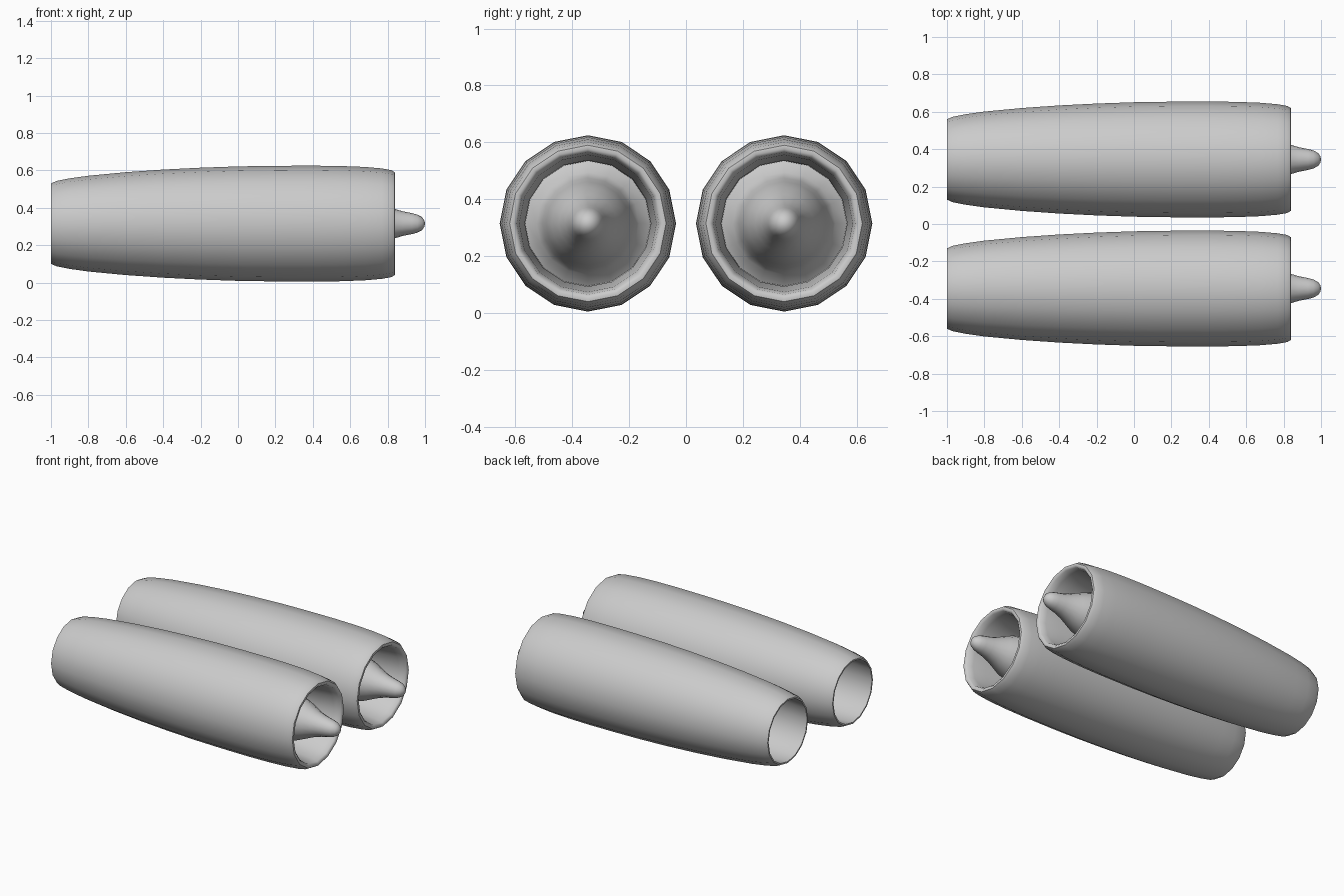
import bpy, math

if "Cube" in bpy.data.objects:
    bpy.data.objects.remove(bpy.data.objects["Cube"])

SIDES = 16
CZ, CY = 0.315, 0.345


def lathe(name, profile, y):
    """Revolve (x, radius) points around the engine axis; radius 0 closes to a tip."""
    verts, rings, faces = [], [], []
    for x, r in profile:
        n = 1 if r == 0 else SIDES
        rings.append([len(verts) + i for i in range(n)])
        for i in range(n):
            a = 2 * math.pi * i / SIDES
            verts.append((x, y + r * math.cos(a), CZ + r * math.sin(a)))
    for a, b in zip(rings, rings[1:]):
        for i in range(SIDES):
            j = (i + 1) % SIDES
            f = [a[i % len(a)], b[i % len(b)], b[j % len(b)], a[j % len(a)]]
            faces.append(list(dict.fromkeys(f)))
    mesh = bpy.data.meshes.new(name)
    mesh.from_pydata(verts, [], faces)
    obj = bpy.data.objects.new(name, mesh)
    bpy.context.collection.objects.link(obj)
    bpy.ops.object.select_all(action='DESELECT')
    obj.select_set(True)
    bpy.context.view_layer.objects.active = obj
    bpy.ops.object.shade_smooth_by_angle(angle=math.radians(50))
    return obj


# Outer casing, rolled inlet lip, inlet duct
casing = [(-1, .205), (-1, .215), (-.97, .228), (-.9, .242), (-.8, .256),
          (-.6, .275), (-.4, .289), (-.2, .299), (0, .306), (.2, .309),
          (.4, .31), (.55, .308), (.68, .303), (.77, .295), (.82, .286),
          (.838, .275), (.84, .262), (.83, .25), (.79, .241), (.7, .232),
          (.58, .222), (.5, .22)]
# Exhaust duct, closed deep inside
exhaust = [(-1, .205), (-.9, .21), (-.7, .212), (-.4, .205), (-.1, .18), (.1, .14), (.1, 0)]
# Spinner flaring into the hub and the bulkhead behind it
spinner = [(.5, .22), (.53, .18), (.58, .16), (.65, .147), (.72, .128), (.78, .102), (.83, .081),
           (.88, .066), (.93, .056), (.96, .048), (.985, .034), (.997, .016), (1, 0)]

for side, y in (("left", CY), ("right", -CY)):
    lathe(side + "_engine_casing", casing[::-1], y)
    lathe(side + "_exhaust_duct", exhaust, y)
    lathe(side + "_spinner", spinner, y)
